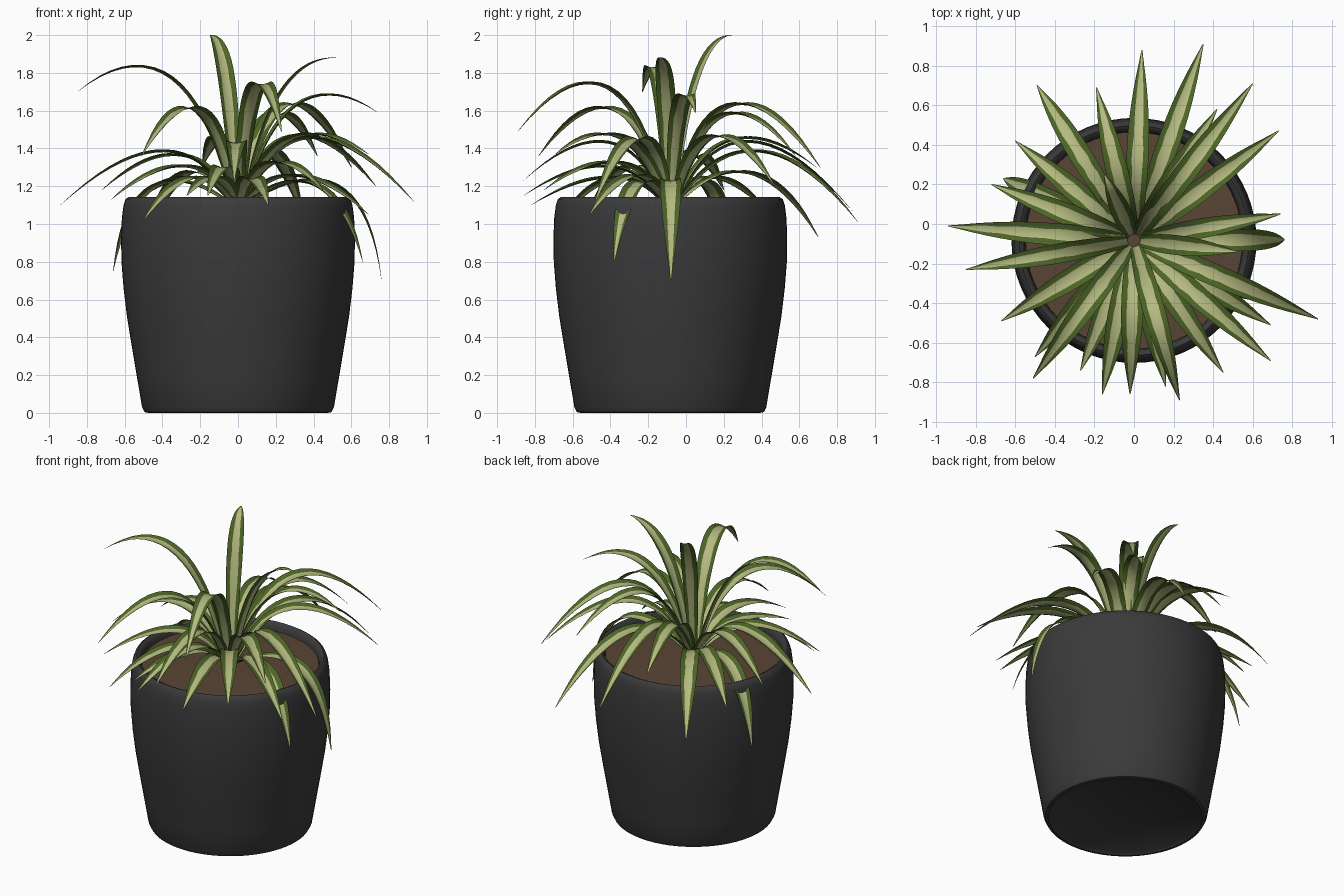
import bpy, bmesh, math, random
from mathutils import Vector

random.seed(4)
if "Cube" in bpy.data.objects:
    bpy.data.objects.remove(bpy.data.objects["Cube"], do_unlink=True)

CENTRE = Vector((0, -.083, 0))


def material(name, rgb):
    mat = bpy.data.materials.new(name)
    mat.use_nodes = True
    mat.diffuse_color = (*rgb, 1)
    bsdf = mat.node_tree.nodes["Principled BSDF"]
    bsdf.inputs["Base Color"].default_value = (*rgb, 1)
    bsdf.inputs["Roughness"].default_value = .7
    return mat


POT = material("charcoal", (.043, .043, .044))
SOIL = material("soil brown", (.1, .06, .035))
GREEN = material("leaf green", (.075, .13, .02))
CREAM = material("leaf cream", (.46, .49, .22))


def finish(name, bm, mats, angle):
    mesh = bpy.data.meshes.new(name)
    bm.to_mesh(mesh)
    bm.free()
    obj = bpy.data.objects.new(name, mesh)
    bpy.context.collection.objects.link(obj)
    for mat in mats:
        mesh.materials.append(mat)
    bpy.ops.object.select_all(action='DESELECT')
    obj.select_set(True)
    bpy.context.view_layer.objects.active = obj
    bpy.ops.object.shade_smooth_by_angle(angle=math.radians(angle))
    return obj


def lathe(name, profile, mat, steps=64):
    bm = bmesh.new()
    verts = [bm.verts.new((r, 0, z)) for r, z in profile]
    edges = [bm.edges.new(pair) for pair in zip(verts, verts[1:])]
    bmesh.ops.spin(bm, geom=verts + edges, cent=(0, 0, 0), axis=(0, 0, 1),
                   angle=math.tau, steps=steps, use_merge=False)
    bmesh.ops.remove_doubles(bm, verts=bm.verts, dist=.0005)
    bmesh.ops.recalc_face_normals(bm, faces=bm.faces)
    obj = finish(name, bm, [mat], 50)
    obj.location = CENTRE
    return obj


# Pot with a rounded lip, and the soil disc inside it
lathe("pot", [(0, .012), (.46, .012), (.475, 0), (.495, .004), (.508, .03),
              (.535, .19), (.562, .35), (.588, .51), (.606, .66), (.617, .8),
              (.619, .92), (.615, 1.03), (.606, 1.1), (.595, 1.132),
              (.58, 1.142), (.563, 1.134), (.552, 1.11), (.545, 1.05),
              (0, 1.04)], POT)
lathe("soil", [(0, 1.1), (.3, 1.097), (.548, 1.09), (.54, 1.05)], SOIL)


def leaf(name, tip, apex, width, rows=18):
    """Arching ribbon from the crown to the tip, with a pale middle stripe."""
    tip = Vector(tip)
    out = tip - CENTRE
    out.z = 0
    heading = out.normalized()
    side = Vector((-heading.y, heading.x, 0))
    base = CENTRE + heading * .03 + Vector((0, 0, 1.09))
    # Control height that makes the arch peak at the apex height
    h, drop = apex - base.z, tip.z - base.z
    rise = h + math.sqrt(max(h * h - h * drop, 0))
    reach = min(.85, .3 + 1.4 * max(0, -drop))
    ctrl = base.lerp(Vector((tip.x, tip.y, base.z)), reach)
    ctrl.z = base.z + rise

    bm = bmesh.new()
    strips = []
    for i in range(rows + 1):
        t = i / rows
        p = base * (1 - t) ** 2 + ctrl * 2 * t * (1 - t) + tip * t * t
        tangent = ((ctrl - base) * (1 - t) + (tip - ctrl) * t).normalized()
        normal = tangent.cross(side)
        half = width * (.5 + .5 * math.sin(math.pi * min(t / .5, 1) / 2))
        if t > .5:
            half = width * max(.04, 1 - ((t - .5) * 2) ** 2.2)
        stripe = .47 + random.uniform(-.06, .06)
        row = []
        for u in (-1, -stripe, 0, stripe, 1):
            row.append(bm.verts.new(p + side * half * u
                                    + normal * half * .28 * u * u))
        strips.append(row)
    for a, b in zip(strips, strips[1:]):
        for k in range(4):
            face = bm.faces.new((a[k], b[k], b[k + 1], a[k + 1]))
            face.material_index = 1 if k in (1, 2) else 0
    bmesh.ops.recalc_face_normals(bm, faces=bm.faces)
    return finish(name, bm, [GREEN, CREAM], 60)


# Leaf tips grouped by how they grow: (x, y, z, apex height)
upright = [(-.15, .25, 2, 2), (.52, -.14, 1.88, 1.88),
           (-.85, -.23, 1.7, 1.83), (.74, .05, 1.59, 1.68)]
arching = [(.23, -.89, 1.49, 1.74), (-.51, -.78, 1.36, 1.61),
           (.6, .71, 1.3, 1.63), (.42, .58, 1.36, 1.58),
           (.69, -.69, 1.37, 1.47), (.93, -.48, 1.12, 1.45),
           (-.94, -.01, 1.1, 1.38), (.73, .47, 1.2, 1.46),
           (.04, .88, 1.07, 1.43), (.35, .91, 1.01, 1.38),
           (-.19, .69, 1.3, 1.45), (-.02, -.86, 1.23, 1.43),
           (-.72, .2, 1.18, 1.36)]
drooping = [(.76, -.08, .7, 1.23), (.66, -.38, .8, 1.22),
            (-.66, .23, .75, 1.22), (-.49, .7, .93, 1.27),
            (-.6, .42, 1.08, 1.24), (-.67, -.49, 1.13, 1.3),
            (-.5, -.67, 1.02, 1.24), (-.27, -.74, 1.15, 1.24),
            (-.16, -.86, 1.15, 1.3), (.16, -.82, 1.1, 1.24),
            (.45, -.75, 1.18, 1.32), (.69, -.51, 1.05, 1.25)]

for group, leaves, width in (("upright", upright, .05),
                             ("arching", arching, .056),
                             ("drooping", drooping, .056)):
    for n, (x, y, z, apex) in enumerate(leaves, 1):
        leaf(f"{group}_leaf_{n}", (x, y, z), apex, width)
